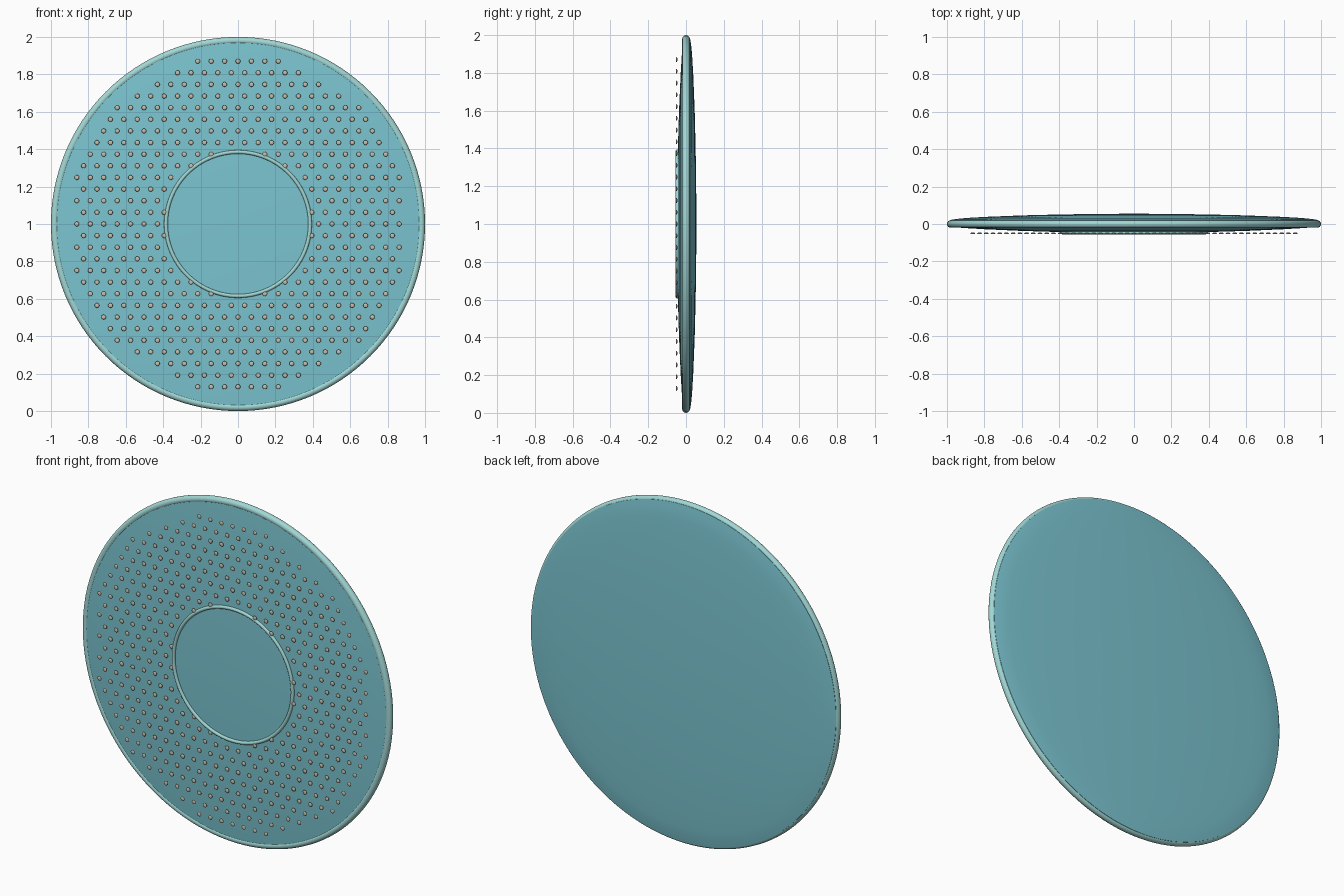
import bpy, bmesh, math

if "Cube" in bpy.data.objects:
    bpy.data.objects.remove(bpy.data.objects["Cube"])


def material(name, color):
    m = bpy.data.materials.new(name)
    m.diffuse_color = (*color, 1)
    m.use_nodes = True
    m.node_tree.nodes["Principled BSDF"].inputs["Base Color"].default_value = m.diffuse_color
    return m


teal = material("teal", (0.20, 0.56, 0.64))
pale = material("pale_teal", (0.36, 0.68, 0.66))
beige = material("beige", (0.55, 0.52, 0.42))


def finish(name, verts, faces, mat, angle=40):
    mesh = bpy.data.meshes.new(name)
    mesh.from_pydata(verts, [], faces)
    bm = bmesh.new()
    bm.from_mesh(mesh)
    bmesh.ops.recalc_face_normals(bm, faces=bm.faces)
    bm.to_mesh(mesh)
    bm.free()
    mesh.materials.append(mat)
    ob = bpy.data.objects.new(name, mesh)
    ob.location.z = 1
    bpy.context.collection.objects.link(ob)
    bpy.ops.object.select_all(action='DESELECT')
    ob.select_set(True)
    bpy.context.view_layer.objects.active = ob
    bpy.ops.object.shade_smooth_by_angle(angle=math.radians(angle))


def lathe(profile, closed=False, steps=128):
    """Turn an (r, y) profile around the y axis; open ends get caps."""
    n = len(profile)
    verts = [(r * math.cos(math.tau * s / steps), y, r * math.sin(math.tau * s / steps))
             for s in range(steps) for r, y in profile]
    faces = []
    for s in range(steps):
        a, b = s * n, (s + 1) % steps * n
        for i in range(n if closed else n - 1):
            j = (i + 1) % n
            faces.append((a + i, a + j, b + j, b + i))
    if not closed:
        faces.append([s * n for s in range(steps)])
        faces.append([s * n + n - 1 for s in range(steps)])
    return verts, faces


def ring(name, major, minor, y, mat, n=16):
    pts = [(major + minor * math.cos(math.tau * i / n),
            y + minor * math.sin(math.tau * i / n)) for i in range(n)]
    finish(name, *lathe(pts, closed=True), mat)


# Lens-shaped body: gently domed front and back
body = [(0.05, -0.047), (0.2, -0.046), (0.4, -0.043), (0.6, -0.037),
        (0.8, -0.028), (0.9, -0.022), (0.975, -0.016),
        (0.985, 0), (0.985, 0.021), (0.95, 0.027), (0.9, 0.032),
        (0.8, 0.038), (0.6, 0.046), (0.4, 0.051), (0.2, 0.054), (0.05, 0.055)]
finish("disc_body", *lathe(body), teal)

# Rounded outer rim and raised inner ring
ring("outer_rim", 0.98, 0.02, 0, pale)
ring("inner_ring", 0.385, 0.01, -0.045, pale)

# Hexagonal field of small flattened studs, all in one plane
arc = [math.pi * (k + 1) / 8 for k in range(7)]
stud_v, stud_f = lathe([(0.013 * math.sin(t), -0.0045 * math.cos(t)) for t in arc], steps=12)
pitch = 0.0718
row_step = pitch * math.sqrt(3) / 2
verts, faces = [], []
for row in range(-14, 15):
    for col in range(-13, 14):
        x, z = (col + 0.5 * (row % 2)) * pitch, row * row_step
        if 0.39 < math.hypot(x, z) < 0.898:
            base = len(verts)
            verts += [(vx + x, vy - 0.05, vz + z) for vx, vy, vz in stud_v]
            faces += [[base + i for i in f] for f in stud_f]
finish("studs", verts, faces, beige, 60)
